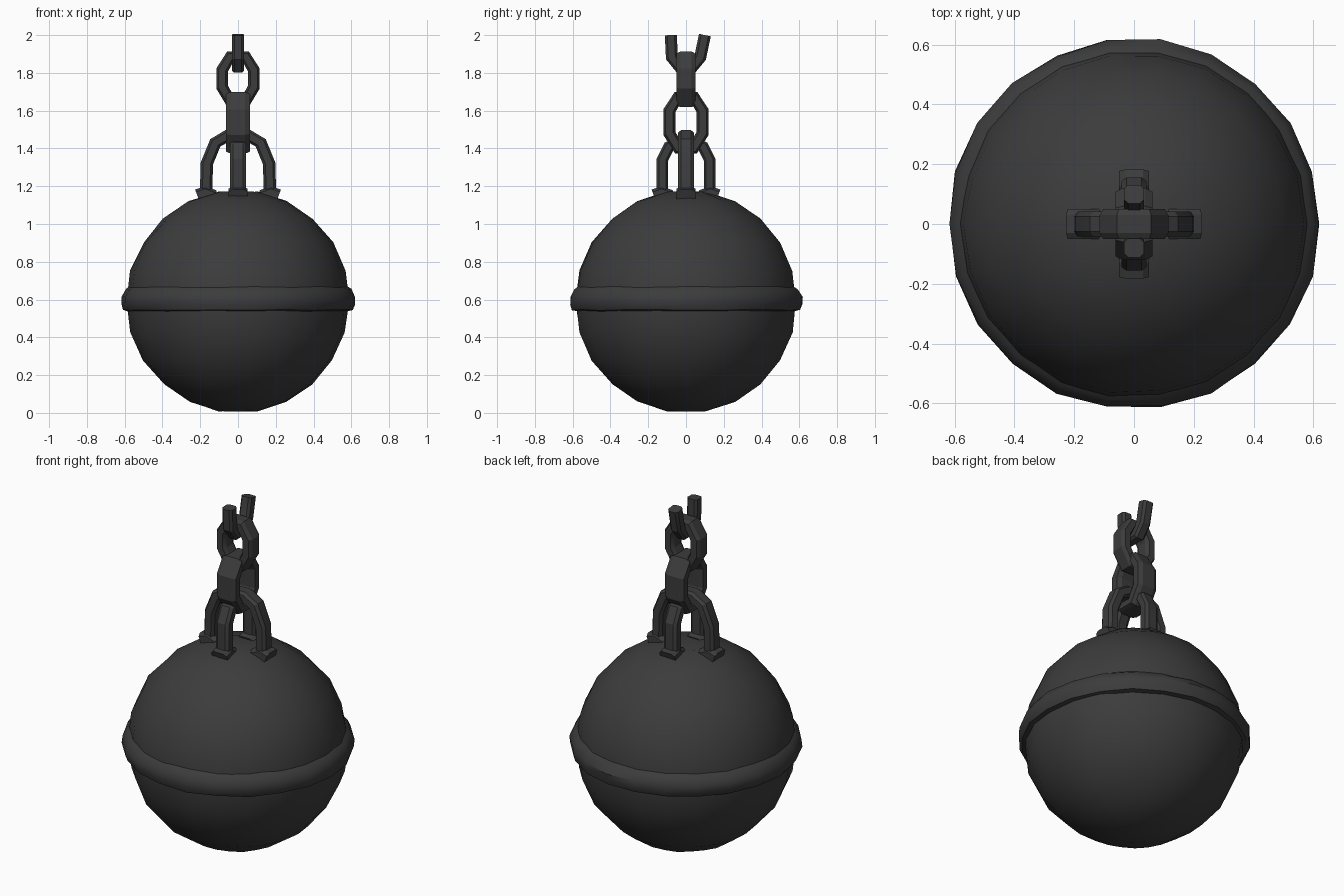
import bpy, bmesh, math, random
from mathutils import Vector

random.seed(4)
default = bpy.data.objects.get("Cube")
if default:
    bpy.data.objects.remove(default)

iron = bpy.data.materials.new("dark iron")
iron.use_nodes = True
IRON_COLOUR = (0.045, 0.045, 0.046, 1)
iron.diffuse_color = IRON_COLOUR
iron.node_tree.nodes["Principled BSDF"].inputs["Base Color"].default_value = IRON_COLOUR


def finish(name, bm, angle):
    bmesh.ops.recalc_face_normals(bm, faces=bm.faces)
    mesh = bpy.data.meshes.new(name)
    bm.to_mesh(mesh)
    bm.free()
    mesh.materials.append(iron)
    obj = bpy.data.objects.new(name, mesh)
    bpy.context.collection.objects.link(obj)
    bpy.ops.object.select_all(action="DESELECT")
    obj.select_set(True)
    bpy.context.view_layer.objects.active = obj
    bpy.ops.object.shade_smooth_by_angle(angle=math.radians(angle))
    return obj


def bridge(bm, a, b):
    n = len(a)
    for i in range(n):
        bm.faces.new((a[i], a[(i + 1) % n], b[(i + 1) % n], b[i]))


def lathe(name, profile, sides, wobble, closed=False):
    """Turn (radius, height) points about z, with a hand-hammered wobble."""
    bm = bmesh.new()
    rings = []
    for r, z in profile:
        ring = []
        for i in range(sides):
            a = math.tau * i / sides
            k = r + random.uniform(-wobble, wobble)
            h = z + random.uniform(-wobble, wobble) * 0.5
            ring.append(bm.verts.new((k * math.cos(a), k * math.sin(a), h)))
        rings.append(ring)
    for a, b in zip(rings, rings[1:]):
        bridge(bm, a, b)
    if closed:
        bridge(bm, rings[-1], rings[0])
    else:
        bm.faces.new(rings[0])
        bm.faces.new(rings[-1])
    return finish(name, bm, 40)


def bar(name, path, axis, width, depth, closed):
    """Sweep a chamfered bar along (across, height) points in the xz or yz plane."""
    bm = bmesh.new()
    pts = [Vector(p) for p in path]
    n = len(pts)
    section = [(-.5, -.3), (-.3, -.5), (.3, -.5), (.5, -.3),
               (.5, .3), (.3, .5), (-.3, .5), (-.5, .3)]
    rings = []
    for i, p in enumerate(pts):
        before = pts[i - 1] if closed or i else p
        after = pts[(i + 1) % n] if closed or i < n - 1 else p
        t = (after - before).normalized()
        side = Vector((t.y, -t.x))
        ring = []
        for s, d in section:
            q = p + side * s * width
            e = d * depth
            co = (q.x, e, q.y) if axis == "x" else (e, q.x, q.y)
            ring.append(bm.verts.new(co))
        rings.append(ring)
    for a, b in zip(rings, rings[1:]):
        bridge(bm, a, b)
    if closed:
        bridge(bm, rings[-1], rings[0])
    else:
        bm.faces.new(rings[0])
        bm.faces.new(rings[-1])
    return finish(name, bm, 25)


def mirrored(half):
    """Complete a path whose right half runs from bottom to top."""
    return half + [(-u, z) for u, z in reversed(half)]


def link_path(half_width, low, high):
    s = half_width
    return mirrored([(s * .45, low), (s, low + .08), (s, high - .07), (s * .5, high)])


# Ball, slightly flattened at both poles
R, MID = 0.59, 0.59
angles = [math.radians(a) for a in range(-80, 81, 16)]
lathe("ball", [(R * math.cos(a), MID + R * math.sin(a)) for a in angles], 22, 0.005)

# Raised seam around the middle, with a crisp lower lip
lathe("seam_band", [(0.57, 0.535), (0.606, 0.545), (0.62, 0.575),
                    (0.62, 0.615), (0.597, 0.655), (0.56, 0.68)], 22, 0.005, True)

# Crossed shackles rooted in the crown of the ball
bar("wide_shackle", mirrored([(.17, 1.12), (.165, 1.32), (.12, 1.43), (.06, 1.465)]),
    "x", .066, .085, False)
bar("narrow_shackle", mirrored([(.125, 1.12), (.125, 1.34), (.09, 1.41), (.045, 1.43)]),
    "y", .062, .085, False)

# Torn feet where the shackles meet the ball
for label, axis, reach in (("wide", "x", .175), ("narrow", "y", .13)):
    for side, sign in (("left", 1), ("right", -1)):
        bar(f"{label}_foot_{side}", [(sign * (reach - .05), 1.145), (sign * reach, 1.165),
            (sign * (reach + .04), 1.15)], axis, .07, .1, False)

# Chain links, turning a quarter each time
bar("lower_link", link_path(.088, 1.40, 1.67), "y", .066, .125, True)
bar("upper_link", link_path(.084, 1.645, 1.885), "x", .064, .1, True)

# Broken link, open at the top
bar("broken_link", [(-.08, 2), (-.075, 1.88), (-.035, 1.83),
                    (.035, 1.83), (.075, 1.88), (.1, 2)], "y", .064, .066, False)
